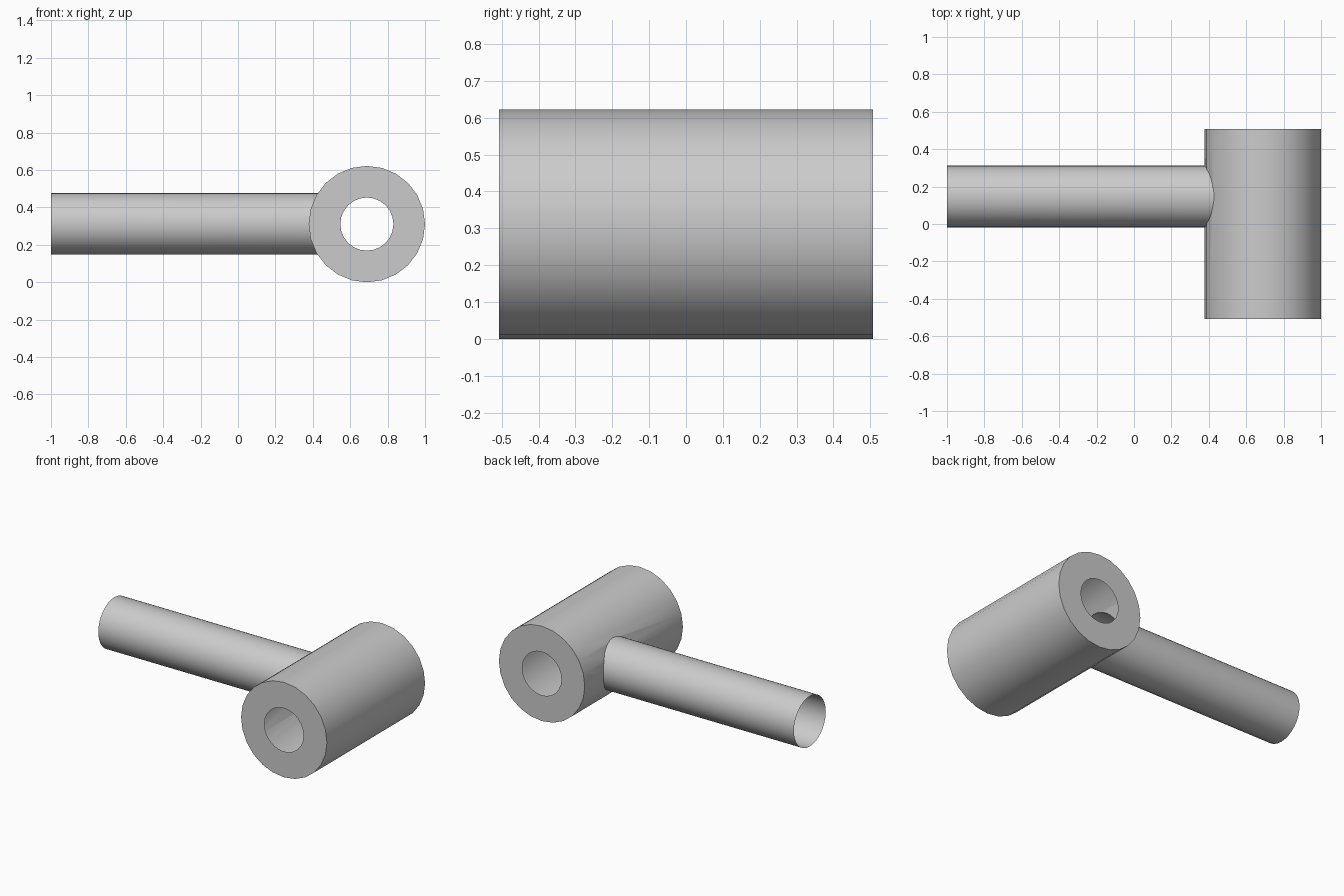
import bpy, bmesh, math
from mathutils import Vector

if "Cube" in bpy.data.objects:
    bpy.data.objects.remove(bpy.data.objects["Cube"])

DRUM_X, DRUM_Z, DRUM_R, HALF_LEN, BORE_R = 0.689, 0.311, 0.311, 0.508, 0.142
ROD_Y, ROD_Z, ROD_R = 0.147, 0.3125, 0.165
DRUM_SIDES, ROD_SIDES = 24, 32

grey = bpy.data.materials.new("plain_grey")
grey.diffuse_color = (0.6, 0.6, 0.6, 1)
grey.use_nodes = True
grey.node_tree.nodes["Principled BSDF"].inputs["Base Color"].default_value = grey.diffuse_color


def make_object(name, bm):
    bmesh.ops.recalc_face_normals(bm, faces=bm.faces)
    mesh = bpy.data.meshes.new(name)
    bm.to_mesh(mesh)
    bm.free()
    obj = bpy.data.objects.new(name, mesh)
    bpy.context.collection.objects.link(obj)
    mesh.materials.append(grey)
    return obj


def smooth(obj):
    obj.data.shade_smooth()
    obj.data.set_sharp_from_angle(angle=math.radians(35))


def drum_ring(bm, r, y):
    angles = [2 * math.pi * i / DRUM_SIDES for i in range(DRUM_SIDES)]
    return [bm.verts.new((DRUM_X + r * math.cos(a), y, DRUM_Z + r * math.sin(a))) for a in angles]


def rod_ring(bm, x_at):
    verts = []
    for i in range(ROD_SIDES):
        a = 2 * math.pi * i / ROD_SIDES
        y, z = ROD_Y + ROD_R * math.cos(a), ROD_Z + ROD_R * math.sin(a)
        verts.append(bm.verts.new((x_at(z), y, z)))
    return verts


def bridge(bm, a, b):
    n = len(a)
    for i in range(n):
        j = (i + 1) % n
        bm.faces.new((a[i], a[j], b[j], b[i]))


# Solid drum and rod cutter, used to open the side wall where the handle joins
bm = bmesh.new()
front, back = drum_ring(bm, DRUM_R, -HALF_LEN), drum_ring(bm, DRUM_R, HALF_LEN)
bridge(bm, front, back)
bm.faces.new(front)
bm.faces.new(back)
drum = make_object("hollow_drum", bm)

bm = bmesh.new()
outer, inner = rod_ring(bm, lambda z: 0.0), rod_ring(bm, lambda z: 0.6)
bridge(bm, outer, inner)
bm.faces.new(outer)
bm.faces.new(inner)
cutter = make_object("joint_cutter", bm)
cutter.hide_render = True

cut = drum.modifiers.new("joint_opening", "BOOLEAN")
cut.operation = "DIFFERENCE"
cut.solver = "EXACT"
cut.object = cutter
bpy.context.view_layer.update()
cut_mesh = bpy.data.meshes.new_from_object(
    drum.evaluated_get(bpy.context.evaluated_depsgraph_get()))
drum.modifiers.clear()
bpy.data.objects.remove(cutter)

# Keep only the thin side wall, then close each end with a ring plate
bm = bmesh.new()
bm.from_mesh(cut_mesh)


def unwanted(f):
    in_pocket = all(math.hypot(v.co.y - ROD_Y, v.co.z - ROD_Z) < ROD_R + 0.002 for v in f.verts)
    end_cap = abs(abs(f.calc_center_median().y) - HALF_LEN) < 0.001
    return in_pocket or end_cap


bmesh.ops.delete(bm, geom=[f for f in bm.faces if unwanted(f)], context="FACES")
for y in (-HALF_LEN, HALF_LEN):
    bridge(bm, drum_ring(bm, DRUM_R, y), drum_ring(bm, BORE_R, y))
bmesh.ops.remove_doubles(bm, verts=bm.verts, dist=0.0005)
bmesh.ops.recalc_face_normals(bm, faces=bm.faces)
bm.faces.ensure_lookup_table()
top = max(bm.faces, key=lambda f: f.calc_center_median().z)
if top.normal.z < 0:
    bmesh.ops.reverse_faces(bm, faces=bm.faces)
bm.to_mesh(drum.data)
bm.free()
drum.data.materials.clear()
drum.data.materials.append(grey)
for p in drum.data.polygons:
    p.material_index = 0
smooth(drum)

# Open tube handle, its inner end shaped to the drum wall
bm = bmesh.new()
free_end = rod_ring(bm, lambda z: -1.0)
saddle = rod_ring(bm, lambda z: DRUM_X + 0.003 - math.sqrt(DRUM_R ** 2 - (z - DRUM_Z) ** 2))
bridge(bm, free_end, saddle)
handle = make_object("tube_handle", bm)
# Make the tube wall face outward
face = handle.data.polygons[0]
if face.normal.dot(face.center - Vector((face.center.x, ROD_Y, ROD_Z))) < 0:
    handle.data.flip_normals()
smooth(handle)
